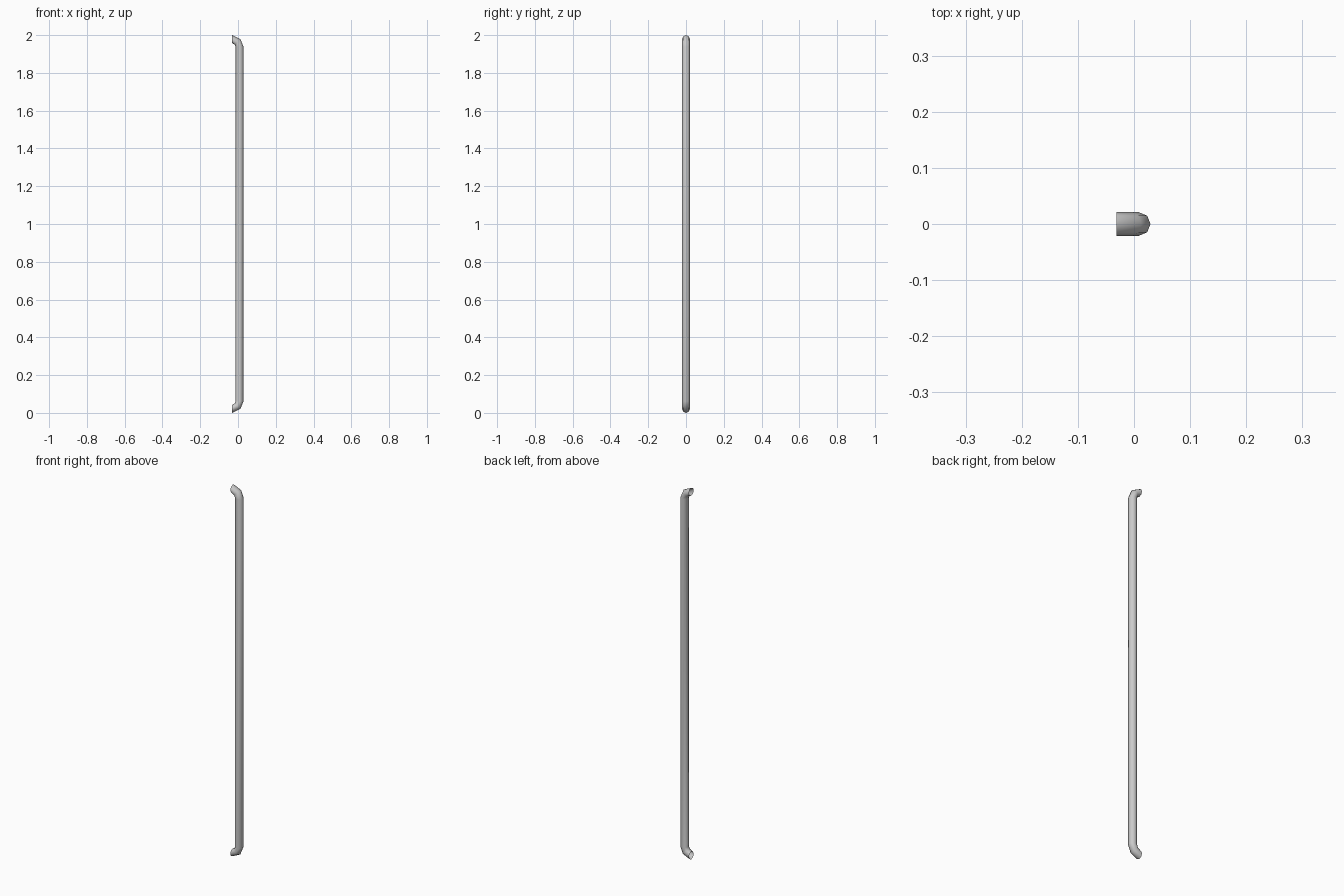
import bpy, bmesh, math
from mathutils import Vector

if "Cube" in bpy.data.objects:
    bpy.data.objects.remove(bpy.data.objects["Cube"])

R, SIDES = 0.021, 8

# Ring centres and headings of the upper bend: (x, z, tilt from vertical)
bend = [(0.0085, 1.938, 0), (-0.002, 1.964, 45), (-0.0315, 1.979, 90)]
# Mirror the bend about mid height for the lower end
path = [(x, 2 - z, -t) for x, z, t in reversed(bend)] + bend

# Bent bar handle, swept tube with open ends against the wall
bm = bmesh.new()
rings = []
for x, z, tilt in path:
    t = math.radians(tilt)
    out = Vector((math.cos(t), 0, math.sin(t)))
    ring = []
    for i in range(SIDES):
        a = 2 * math.pi * i / SIDES
        ring.append(bm.verts.new(Vector((x, 0, z)) + out * R * math.cos(a)
                                 + Vector((0, R * math.sin(a), 0))))
    rings.append(ring)
for a, b in zip(rings, rings[1:]):
    for i in range(SIDES):
        j = (i + 1) % SIDES
        bm.faces.new((a[i], a[j], b[j], b[i]))
for f in bm.faces:
    f.smooth = True
mesh = bpy.data.meshes.new("bar_handle")
bm.to_mesh(mesh)
bm.free()
obj = bpy.data.objects.new("bar_handle", mesh)
bpy.context.collection.objects.link(obj)
